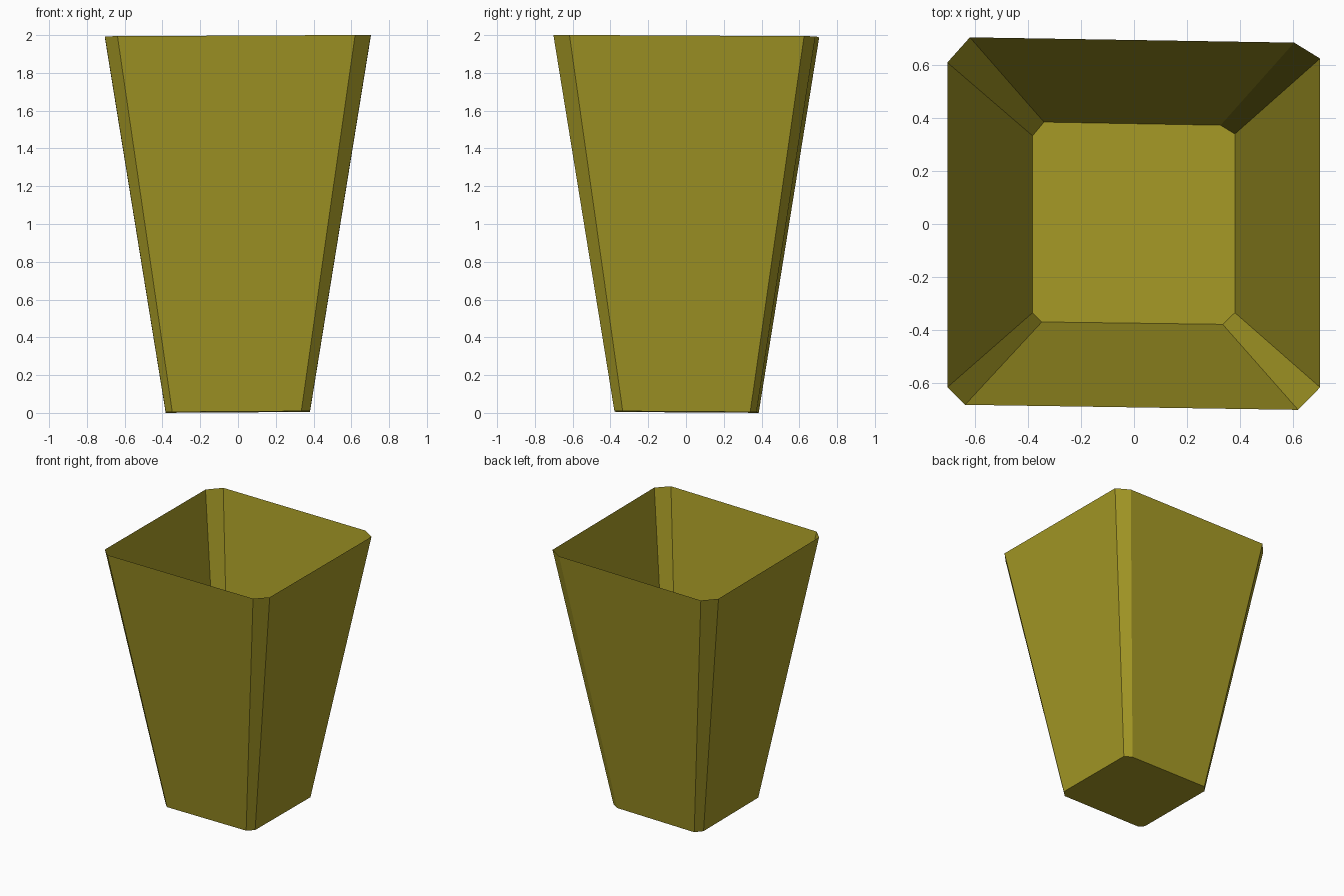
import bpy, bmesh

if "Cube" in bpy.data.objects:
    bpy.data.objects.remove(bpy.data.objects["Cube"])

# Outline of the chamfered square at the rim and at the floor
rim = [(-0.62, 0.705), (0.605, 0.685), (0.703, 0.625), (0.703, -0.617),
       (0.62, -0.702), (-0.638, -0.683), (-0.705, -0.617), (-0.705, 0.61)]
floor = [(-0.34, 0.385), (0.327, 0.373), (0.381, 0.34), (0.381, -0.335),
         (0.335, -0.379), (-0.348, -0.37), (-0.383, -0.335), (-0.383, 0.333)]

olive = bpy.data.materials.new("olive")
olive.diffuse_color = (0.376, 0.319, 0.019, 1)
olive.use_nodes = True
olive.node_tree.nodes["Principled BSDF"].inputs["Base Color"].default_value = olive.diffuse_color

# Open tapered bin: a single thin shell with a slightly tilted rim and floor
bm = bmesh.new()
top = [bm.verts.new((x, y, 1.994 + 0.005 * x - 0.005 * y)) for x, y in rim]
low = [bm.verts.new((x, y, 0.005 + 0.006 * x - 0.006 * y)) for x, y in floor]
for i in range(8):
    j = (i + 1) % 8
    bm.faces.new((low[j], low[i], top[i], top[j]))
bm.faces.new(low)
bmesh.ops.recalc_face_normals(bm, faces=bm.faces)
mesh = bpy.data.meshes.new("bin_shell")
bm.to_mesh(mesh)
bm.free()
mesh.materials.append(olive)
bpy.context.collection.objects.link(bpy.data.objects.new("bin_shell", mesh))
